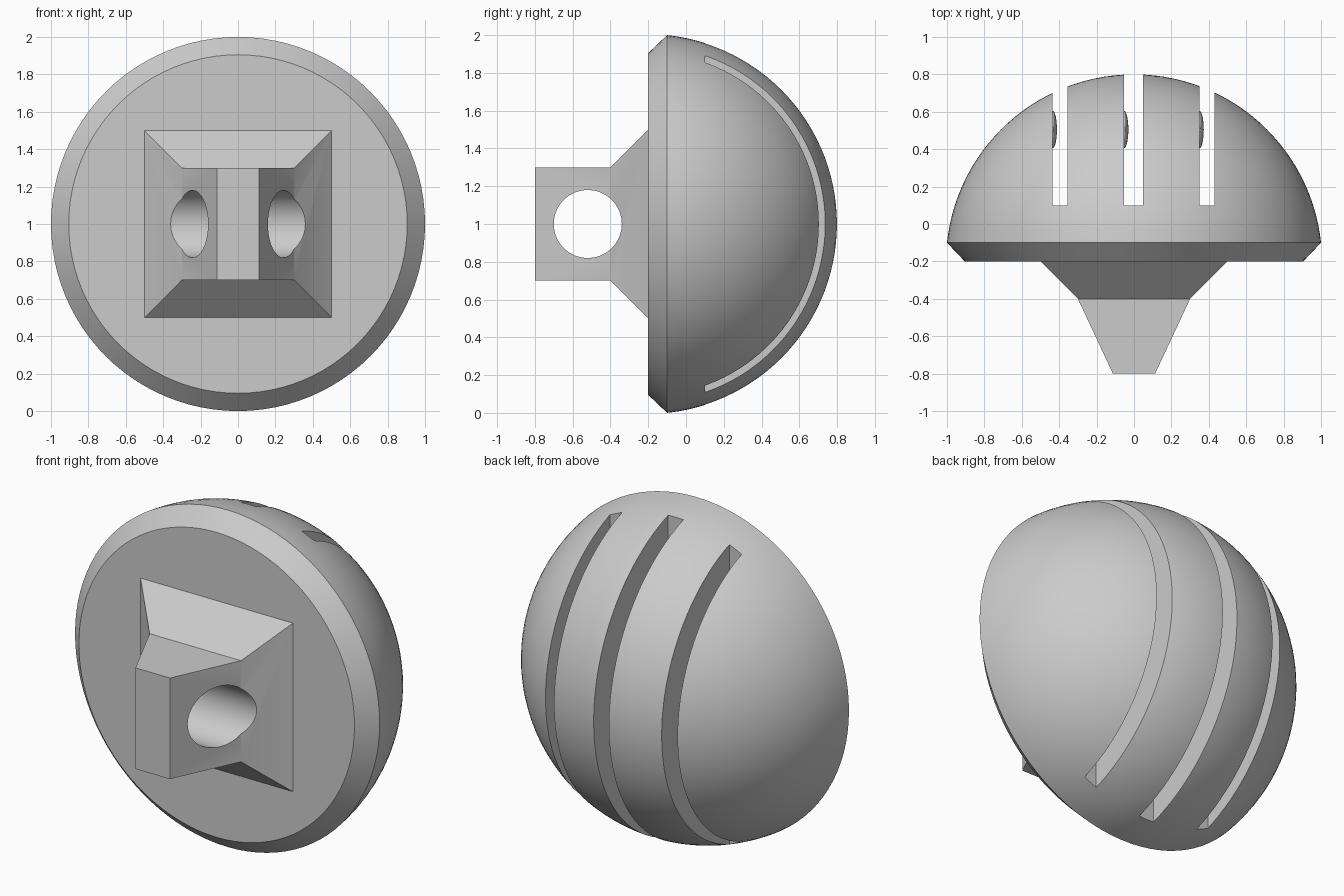
import bpy, bmesh, math
from mathutils import Matrix, Vector

cube = bpy.data.objects.get("Cube")
if cube:
    bpy.data.objects.remove(cube, do_unlink=True)

GREY = (0.6, 0.6, 0.6, 1)
grey = bpy.data.materials.new("plain grey")
grey.use_nodes = True
grey.diffuse_color = GREY
grey.node_tree.nodes["Principled BSDF"].inputs["Base Color"].default_value = GREY


def make(name, bm):
    bmesh.ops.recalc_face_normals(bm, faces=bm.faces)
    mesh = bpy.data.meshes.new(name)
    bm.to_mesh(mesh)
    bm.free()
    obj = bpy.data.objects.new(name, mesh)
    bpy.context.collection.objects.link(obj)
    mesh.materials.append(grey)
    return obj


def select(obj):
    bpy.ops.object.select_all(action='DESELECT')
    obj.select_set(True)
    bpy.context.view_layer.objects.active = obj


def smooth(obj):
    select(obj)
    bpy.ops.object.shade_smooth_by_angle(angle=math.radians(25))


def cut(obj, cutter):
    mod = obj.modifiers.new("cut", 'BOOLEAN')
    mod.operation = 'DIFFERENCE'
    mod.solver = 'EXACT'
    mod.object = cutter
    select(obj)
    bpy.ops.object.modifier_apply(modifier=mod.name)
    bpy.data.objects.remove(cutter, do_unlink=True)


# Domed body: chamfered flat front and spherical back, turned about the y axis
RIM_Y, TOP_Y = -0.1, 0.8
rise = TOP_Y - RIM_Y
radius = (1 + rise ** 2) / (2 * rise)
centre = TOP_Y - radius
start = math.asin(1 / radius)
STEPS, SIDES = 28, 96
profile = [(0, -0.2), (0.905, -0.2)]
for i in range(STEPS + 1):
    a = start * (1 - i / STEPS)
    profile.append((radius * math.sin(a), centre + radius * math.cos(a)))
bm = bmesh.new()
verts = [bm.verts.new((r, y, 1)) for r, y in profile]
edges = [bm.edges.new(pair) for pair in zip(verts, verts[1:])]
bmesh.ops.spin(bm, geom=verts + edges, cent=(0, 0, 1), axis=(0, 1, 0),
               angle=math.tau, steps=SIDES, use_merge=True)
bmesh.ops.remove_doubles(bm, verts=bm.verts, dist=0.0001)
body = make("domed_body", bm)

# Three slots through the back, each with a small bump on its left wall
for i, (x0, x1) in enumerate([(-0.435, -0.355), (-0.053, 0.047), (0.35, 0.43)]):
    bm = bmesh.new()
    bmesh.ops.create_cube(bm, size=1, matrix=Matrix.Translation(((x0 + x1) / 2, 0.6, 1))
                          @ Matrix.Diagonal((x1 - x0, 1, 2.4, 1)))
    cut(body, make("slot_cutter", bm))
    bm = bmesh.new()
    bmesh.ops.create_uvsphere(bm, u_segments=32, v_segments=16, radius=0.1,
                              matrix=Matrix.Translation((x0, 0.505, 1))
                              @ Matrix.Diagonal((0.23, 1, 1, 1)))
    smooth(make(f"slot_bump_{i + 1}", bm))
smooth(body)

# Mounting lug: square flare narrowing to a wedge
bm = bmesh.new()
rings = []
for y, hx, hz in [(-0.2, 0.5, 0.5), (-0.4, 0.3, 0.3), (-0.8, 0.113, 0.3)]:
    rings.append([bm.verts.new((sx * hx, y, 1 + sz * hz))
                  for sx, sz in ((-1, -1), (1, -1), (1, 1), (-1, 1))])
for a, b in zip(rings, rings[1:]):
    for k in range(4):
        n = (k + 1) % 4
        bm.faces.new((a[k], a[n], b[n], b[k]))
bm.faces.new(rings[0])
bm.faces.new(rings[-1])
lug = make("mounting_lug", bm)

# Cross hole through the lug
bm = bmesh.new()
bmesh.ops.create_cone(bm, cap_ends=True, segments=64, radius1=0.18, radius2=0.18, depth=2,
                      matrix=Matrix.Translation((0, -0.52, 1)) @ Matrix.Rotation(math.pi / 2, 4, 'Y'))
cut(lug, make("hole_cutter", bm))
smooth(lug)
